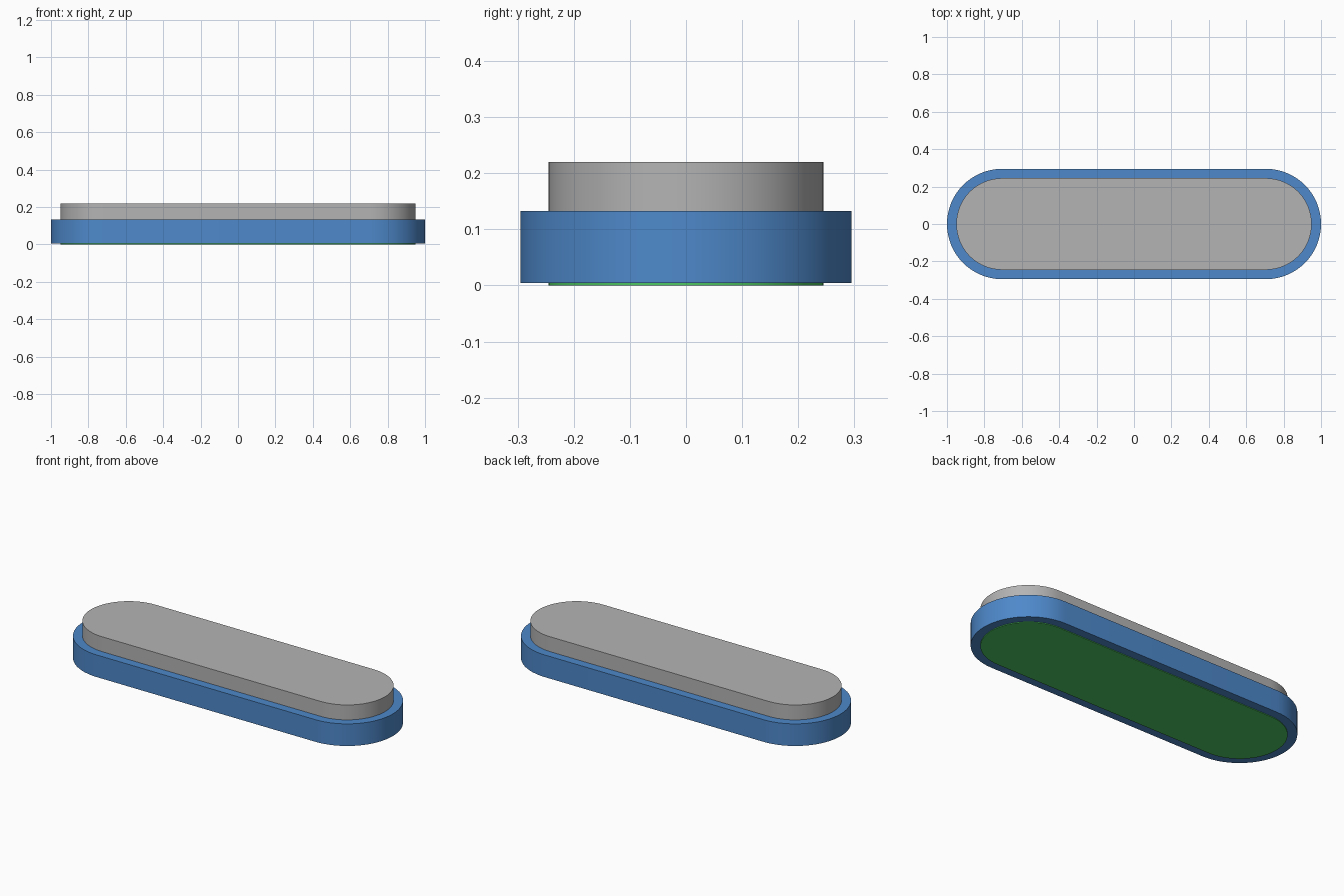
import bpy, bmesh, math

if "Cube" in bpy.data.objects:
    bpy.data.objects.remove(bpy.data.objects["Cube"])

HALF_STRAIGHT = 0.705  # centre of each rounded end
SEGMENTS = 32          # segments per rounded end


def material(name, srgb):
    m = bpy.data.materials.new(name)
    lin = [((c / 255 + 0.055) / 1.055) ** 2.4 for c in srgb]
    m.diffuse_color = (*lin, 1)
    m.use_nodes = True
    m.node_tree.nodes["Principled BSDF"].inputs["Base Color"].default_value = m.diffuse_color
    return m


def capsule_slab(name, radius, z0, z1, mat):
    """Extruded stadium outline with smooth ends and sharp rims."""
    bm = bmesh.new()
    outline = []
    for side in (1, -1):
        for i in range(SEGMENTS + 1):
            a = -math.pi / 2 + math.pi * i / SEGMENTS
            outline.append(bm.verts.new((side * (HALF_STRAIGHT + radius * math.cos(a)),
                                         side * radius * math.sin(a), z0)))
    base = bm.faces.new(outline)
    top = bmesh.ops.extrude_face_region(bm, geom=[base], use_keep_orig=True)["geom"]
    bmesh.ops.translate(bm, vec=(0, 0, z1 - z0),
                        verts=[g for g in top if isinstance(g, bmesh.types.BMVert)])
    bmesh.ops.recalc_face_normals(bm, faces=bm.faces)
    mesh = bpy.data.meshes.new(name)
    bm.to_mesh(mesh)
    bm.free()
    obj = bpy.data.objects.new(name, mesh)
    mesh.materials.append(mat)
    bpy.context.collection.objects.link(obj)
    bpy.ops.object.select_all(action='DESELECT')
    obj.select_set(True)
    bpy.context.view_layer.objects.active = obj
    bpy.ops.object.shade_smooth_by_angle(angle=math.radians(30))


blue = material("blue", (78, 137, 203))
grey = material("light_grey", (180, 180, 180))
green = material("green", (78, 200, 98))

capsule_slab("outer_band", 0.295, 0.004, 0.133, blue)
capsule_slab("raised_top", 0.245, 0.12, 0.22, grey)
capsule_slab("bottom_plate", 0.245, 0.0, 0.006, green)
